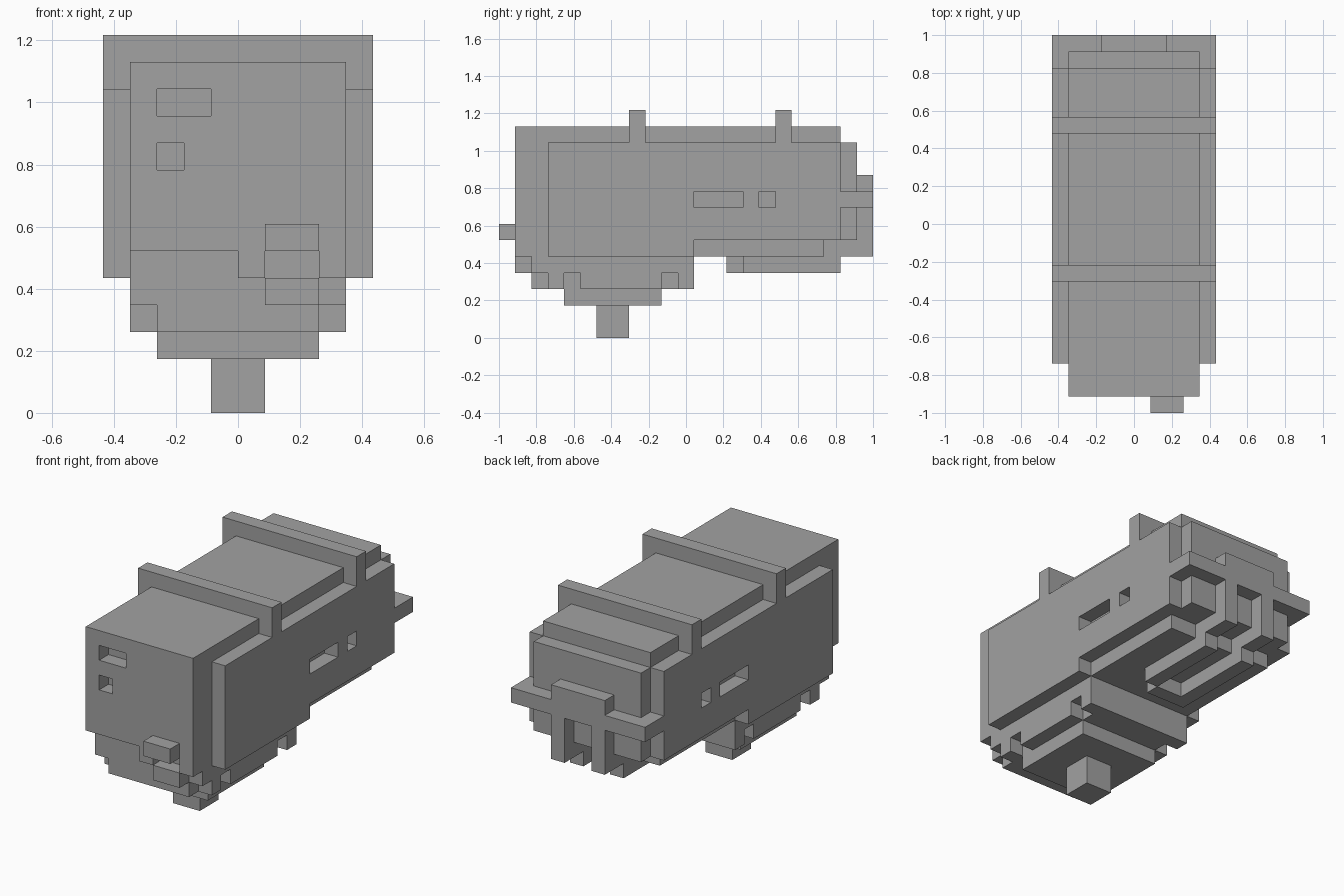
import bpy
import bmesh
from itertools import product
from mathutils import Vector

default = bpy.data.objects.get("Cube")
if default:
    bpy.data.objects.remove(default, do_unlink=True)

UNIT = 2 / 23          # one block
LENGTH = 23            # blocks from front to back

grey = bpy.data.materials.new("plain_grey")
grey.use_nodes = True
colour = (0.36, 0.36, 0.36, 1)
grey.diffuse_color = colour
grey.node_tree.nodes["Principled BSDF"].inputs["Base Color"].default_value = colour


def cells(x, y, z):
    """All unit blocks inside a span on each axis."""
    return set(product(range(*x), range(*y), range(*z)))


def mirrored(blocks):
    """Add the copy on the other side of x = 0."""
    return blocks | {(-1 - x, y, z) for x, y, z in blocks}


def build(name, blocks):
    """Make one object from the outer faces of its blocks."""
    bm = bmesh.new()
    for cell in blocks:
        for axis in range(3):
            for side in (0, 1):
                neighbour = list(cell)
                neighbour[axis] += 2 * side - 1
                if tuple(neighbour) in blocks:
                    continue
                corners = []
                for a, b in ((0, 0), (1, 0), (1, 1), (0, 1)):
                    p = Vector(cell)
                    p[axis] += side
                    p[(axis + 1) % 3] += a
                    p[(axis + 2) % 3] += b
                    p.y -= LENGTH / 2
                    corners.append(bm.verts.new(p * UNIT))
                if not side:
                    corners.reverse()
                bm.faces.new(corners)
    bmesh.ops.remove_doubles(bm, verts=bm.verts, dist=UNIT / 100)
    bmesh.ops.dissolve_limit(bm, angle_limit=0.02, verts=bm.verts, edges=bm.edges)
    mesh = bpy.data.meshes.new(name)
    bm.to_mesh(mesh)
    bm.free()
    mesh.materials.append(grey)
    obj = bpy.data.objects.new(name, mesh)
    bpy.context.collection.objects.link(obj)


# Main body, with the window holes, mouth and uneven jaw cut from the front
FULL = (-4, 4)
body = cells(FULL, (1, 21), (5, 13))
body -= cells((-3, -1), (1, 2), (11, 12))
body -= cells((-3, -2), (1, 2), (9, 10))
body -= cells((1, 3), (1, 2), (5, 6))
body -= cells((-4, 0), (1, 2), (5, 6))
body -= cells(FULL, (20, 21), (5, 6))
build("main_body", body)

build("nose", cells((1, 3), (0, 1), (6, 7)))
build("lower_lip", cells((1, 3), (1, 2), (4, 5)))

# Side panels with two slots each
panel = cells((4, 5), (3, 21), (5, 12))
panel -= cells((4, 5), (12, 21), (5, 6))
for slot in ((12, 15), (16, 17)):
    panel -= cells((4, 5), slot, (8, 9))
for name, blocks in (("left_panel", panel),
                     ("right_panel", mirrored(panel) - panel)):
    build(name, blocks)

# Raised bands over the roof
for name, y in (("front_roof_band", 8), ("rear_roof_band", 17)):
    outer = cells((-5, 5), (y, y + 1), (12, 14))
    build(name, outer - cells(FULL, (y, y + 1), (12, 13)))

# Front underside with notched lower edges, stepping down to the foot
belly = cells(FULL, (2, 12), (3, 5))
for y in (2, 4, 10):
    belly -= mirrored(cells((3, 4), (y, y + 1), (3, 4)))
build("belly", belly)
build("belly_step", cells((-3, 3), (4, 10), (2, 3)))
build("foot", cells((-1, 1), (6, 8), (0, 2)))

# Back plates above and below the bumper
build("upper_back", cells(FULL, (21, 22), (9, 12)))
build("lower_back", cells(FULL, (21, 22), (6, 8)))
bumper = cells((-5, 5), (21, 23), (8, 9))
bumper |= cells((-2, 2), (22, 23), (9, 10))
build("bumper", bumper)

# Pipe loop under the rear that rises behind the back plate
pipes = mirrored(cells((1, 2), (15, 21), (4, 5)))
pipes |= cells((-2, 1), (14, 15), (4, 5))
pipes |= mirrored(cells((1, 2), (20, 23), (5, 6)))
pipes |= mirrored(cells((1, 2), (22, 23), (6, 8)))
build("exhaust_pipes", pipes)
